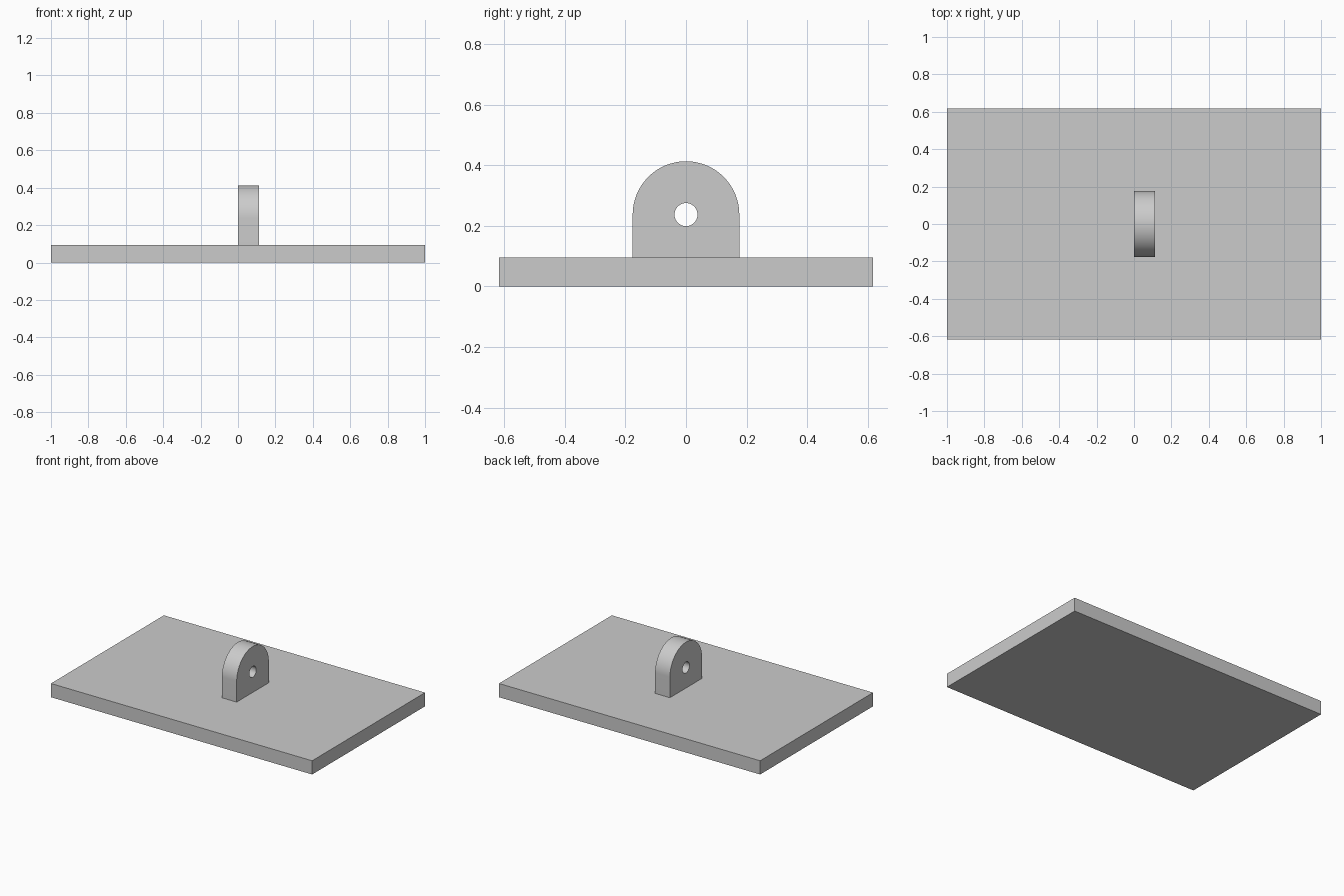
import bpy, bmesh
from math import cos, sin, pi, radians

default = bpy.data.objects.get("Cube")
if default:
    bpy.data.objects.remove(default, do_unlink=True)

grey = bpy.data.materials.new("plain grey")
grey.use_nodes = True
colour = (0.6, 0.6, 0.6, 1)
grey.diffuse_color = colour
grey.node_tree.nodes["Principled BSDF"].inputs["Base Color"].default_value = colour

PLATE_TOP = 0.095
LUG_THICKNESS = 0.113
LUG_RADIUS = 0.176
HOLE_RADIUS = 0.038
HOLE_Z = 0.237


def arc(radius, start, end, steps):
    """Points of an arc around the hole axis, as (y, z)."""
    angles = [start + (end - start) * i / steps for i in range(steps + 1)]
    return [(radius * cos(a), HOLE_Z + radius * sin(a)) for a in angles]


def extruded(name, loops, x0, x1):
    """Fill closed (y, z) loops, inner loops being holes, and extrude along x."""
    bm = bmesh.new()
    edges = []
    for loop in loops:
        verts = [bm.verts.new((x0, y, z)) for y, z in loop]
        edges += [bm.edges.new((v, verts[i - 1])) for i, v in enumerate(verts)]
    bmesh.ops.triangle_fill(bm, edges=edges, use_beauty=True, normal=(1, 0, 0))
    result = bmesh.ops.extrude_face_region(bm, geom=bm.faces[:], use_keep_orig=True)
    moved = [g for g in result["geom"] if isinstance(g, bmesh.types.BMVert)]
    bmesh.ops.translate(bm, verts=moved, vec=(x1 - x0, 0, 0))
    bmesh.ops.recalc_face_normals(bm, faces=bm.faces[:])
    mesh = bpy.data.meshes.new(name)
    bm.to_mesh(mesh)
    bm.free()
    mesh.materials.append(grey)
    obj = bpy.data.objects.new(name, mesh)
    bpy.context.collection.objects.link(obj)
    return obj


# Flat rectangular plate
bpy.ops.mesh.primitive_cube_add(size=1, location=(0, 0, PLATE_TOP / 2))
plate = bpy.context.object
plate.name = "base_plate"
plate.scale = (2, 1.235, PLATE_TOP)
bpy.ops.object.transform_apply(location=False, rotation=False, scale=True)
plate.data.materials.append(grey)

# Upright lug with a round top and a pin hole
outline = arc(LUG_RADIUS, 0, pi, 48) + [(-LUG_RADIUS, PLATE_TOP), (LUG_RADIUS, PLATE_TOP)]
hole = arc(HOLE_RADIUS, 0, 2 * pi, 40)[:-1]
lug = extruded("pin_lug", [outline, hole], 0, LUG_THICKNESS)

bpy.ops.object.select_all(action="DESELECT")
lug.select_set(True)
bpy.context.view_layer.objects.active = lug
bpy.ops.object.shade_smooth_by_angle(angle=radians(30))
